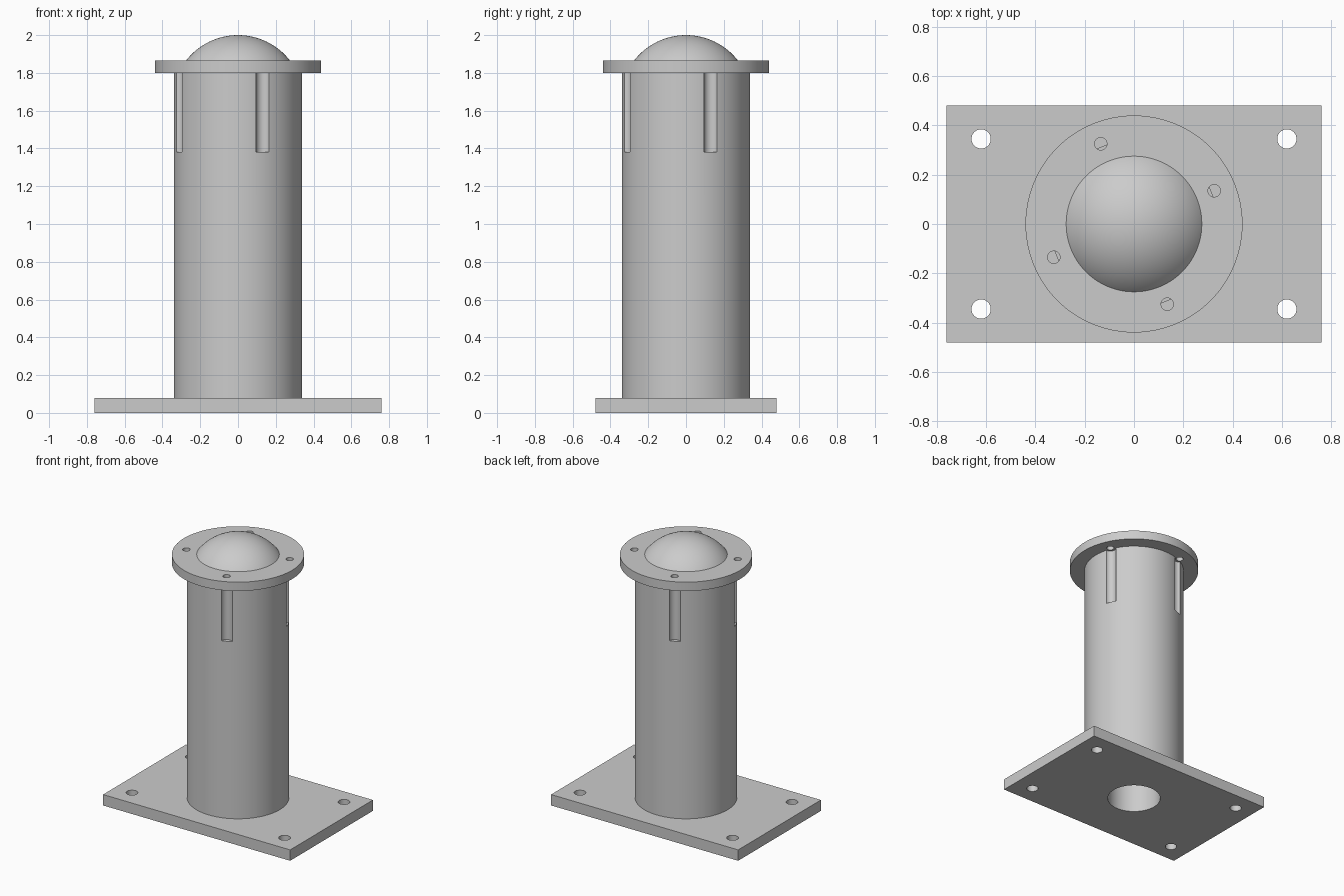
import bpy
import math

if "Cube" in bpy.data.objects:
    bpy.data.objects.remove(bpy.data.objects["Cube"], do_unlink=True)

grey = bpy.data.materials.new("plain grey")
grey.use_nodes = True
COLOUR = (0.6, 0.6, 0.6, 1)
grey.diffuse_color = COLOUR
grey.node_tree.nodes["Principled BSDF"].inputs["Base Color"].default_value = COLOUR

PLATE_TOP, FLANGE_BOTTOM, FLANGE_TOP, TOP = 0.08, 1.80, 1.865, 2.0
BORE = 0.18
# Four screw positions around the column axis
SCREWS = [(0.352 * math.cos(a), 0.352 * math.sin(a))
          for a in (math.radians(22.5 + 90 * i) for i in range(4))]


def cylinder(name, radius, z0, z1, xy=(0, 0), sides=96):
    bpy.ops.mesh.primitive_cylinder_add(vertices=sides, radius=radius, depth=z1 - z0,
                                        location=(*xy, (z0 + z1) / 2))
    obj = bpy.context.object
    obj.name = name
    return obj


def cut(obj, cutters):
    """Subtract every cutter, keep the result as plain mesh, drop the cutters."""
    for cutter in cutters:
        mod = obj.modifiers.new("cut", 'BOOLEAN')
        mod.operation, mod.solver, mod.object = 'DIFFERENCE', 'EXACT', cutter
    depsgraph = bpy.context.evaluated_depsgraph_get()
    mesh = bpy.data.meshes.new_from_object(obj.evaluated_get(depsgraph))
    obj.modifiers.clear()
    obj.data = mesh
    for cutter in cutters:
        bpy.data.objects.remove(cutter, do_unlink=True)


def finish(obj):
    obj.data.materials.clear()
    obj.data.materials.append(grey)
    bpy.ops.object.select_all(action='DESELECT')
    obj.select_set(True)
    bpy.context.view_layer.objects.active = obj
    bpy.ops.object.shade_smooth_by_angle(angle=math.radians(30))


# Base plate with four bolt holes and the central bore
bpy.ops.mesh.primitive_cube_add(size=1, location=(0, 0, PLATE_TOP / 2))
plate = bpy.context.object
plate.name = "base_plate"
plate.scale = (1.52, 0.96, PLATE_TOP)
bpy.ops.object.transform_apply(location=True, scale=True)
holes = [cylinder("hole", 0.039, -0.1, 0.2, (x, y), 48)
         for x in (-0.62, 0.62) for y in (-0.345, 0.345)]
cut(plate, holes + [cylinder("bore", BORE, -0.1, 0.2)])
finish(plate)

# Hollow column with four screw grooves below the flange
column = cylinder("column", 0.34, PLATE_TOP, FLANGE_BOTTOM)
grooves = [cylinder("groove", 0.04, 1.38, 1.9, p, 48) for p in SCREWS]
cut(column, grooves + [cylinder("bore", BORE, 0, 1.9)])
finish(column)

# Flange with four screw holes
flange = cylinder("flange", 0.44, FLANGE_BOTTOM, FLANGE_TOP)
cut(flange, [cylinder("hole", 0.025, 1.7, 1.95, p, 32) for p in SCREWS])
finish(flange)

# Domed cap: a ball with everything below the flange top cut away
R = 0.348
bpy.ops.mesh.primitive_uv_sphere_add(segments=96, ring_count=64, radius=R,
                                     location=(0, 0, TOP - R))
dome = bpy.context.object
dome.name = "dome"
cut(dome, [cylinder("lower_ball", 0.5, 1.0, FLANGE_TOP)])
finish(dome)
